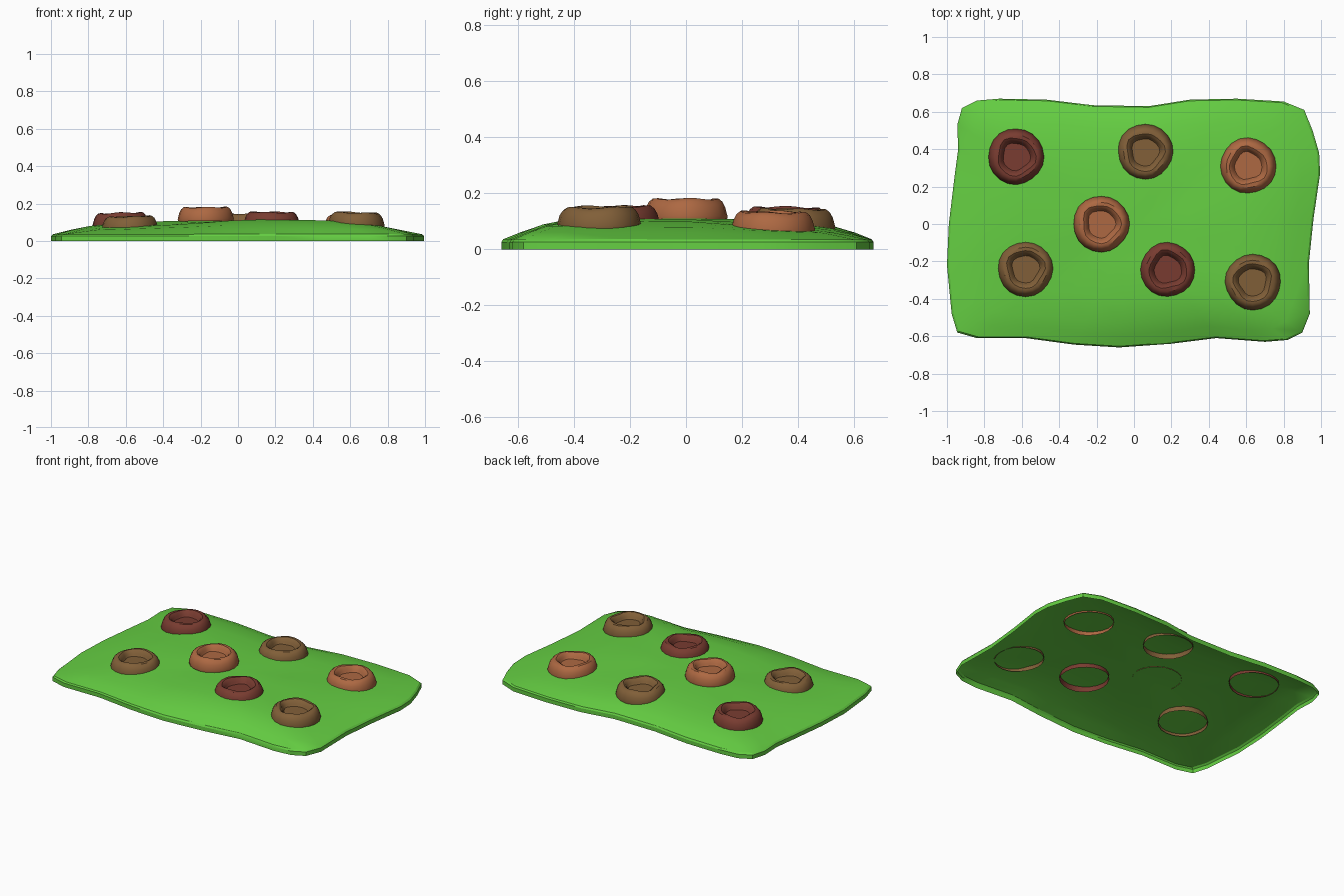
import bpy, bmesh, math, random
from mathutils import Vector

if "Cube" in bpy.data.objects:
    bpy.data.objects.remove(bpy.data.objects["Cube"])

random.seed(4)

def material(name, rgb):
    m = bpy.data.materials.new(name)
    m.diffuse_color = (*rgb, 1)
    m.use_nodes = True
    m.node_tree.nodes["Principled BSDF"].inputs["Base Color"].default_value = m.diffuse_color
    return m

def finish(name, bm, mat, angle):
    bmesh.ops.recalc_face_normals(bm, faces=bm.faces)
    mesh = bpy.data.meshes.new(name)
    bm.to_mesh(mesh)
    bm.free()
    ob = bpy.data.objects.new(name, mesh)
    bpy.context.collection.objects.link(ob)
    mesh.materials.append(mat)
    bpy.ops.object.select_all(action='DESELECT')
    bpy.context.view_layer.objects.active = ob
    ob.select_set(True)
    bpy.ops.object.shade_smooth_by_angle(angle=math.radians(angle))
    # make sure the open shell faces upward / outward
    if max(mesh.polygons, key=lambda p: p.center.z).normal.z < 0:
        mesh.flip_normals()
    return ob

def loft(bm, rings, tip):
    # bridge consecutive closed rings, then close with a fan at the tip
    loops = [[bm.verts.new(p) for p in r] for r in rings]
    n = len(loops[0])
    for a, b in zip(loops, loops[1:]):
        for i in range(n):
            bm.faces.new((a[i], a[(i + 1) % n], b[(i + 1) % n], b[i]))
    t = bm.verts.new(tip)
    for i in range(n):
        bm.faces.new((loops[-1][i], loops[-1][(i + 1) % n], t))

# Grass sheet: wavy outline, low rim, gentle dome, open underneath
outline = [(-.92, .62), (-.84, .66), (-.72, .67), (-.47, .665), (-.22, .635), (.08, .63),
           (.3, .665), (.55, .67), (.8, .655), (.91, .61), (.955, .5), (.99, .38), (.995, .27),
           (.96, .03), (.935, -.21), (.94, -.48), (.9, -.58), (.82, -.62), (.7, -.63),
           (.44, -.61), (.2, -.64), (-.08, -.66), (-.32, -.645), (-.58, -.61), (-.84, -.61),
           (-.945, -.58), (-.975, -.48), (-1, -.22), (-.99, 0), (-.96, .25), (-.94, .4), (-.945, .53)]

def ground_z(x, y, s, z):
    dip = min(0, -.3 * x * y * (1 - s))
    bump = .016 * math.exp(-((x - .2) / .4) ** 2 - ((y + .42) / .12) ** 2)
    return z + dip + bump

rings = [[(x, y, 0) for x, y in outline], [(x, y, .026) for x, y in outline]]
for s, z in ((.99, .036), (.9, .06), (.8, .08), (.6, .1), (.3, .108)):
    rings.append([(x * s, y * s, ground_z(x * s, y * s, s, z)) for x, y in outline])
bm = bmesh.new()
loft(bm, rings, (0, 0, .11))
finish("grass_ground", bm, material("grass_green", (.13, .62, .055)), 30)

# Dirt mounds: lumpy rings with a sunken hollow, open underneath
red = material("dirt_red", (.19, .045, .03))
brown = material("dirt_brown", (.22, .115, .04))
clay = material("dirt_clay", (.42, .14, .055))
profile = [(.148, 0), (.150, .012), (.141, .045), (.131, .062), (.117, .073),
           (.101, .074), (.089, .066), (.081, .05), (.073, .038)]
mounds = [(-.63, .36, .075, red), (.06, .385, .07, brown), (.61, .31, .06, clay),
          (-.175, 0, .106, clay), (-.58, -.24, .057, brown), (.18, -.245, .08, red),
          (.635, -.31, .078, brown)]
SIDES = 20
for k, (cx, cy, z0, mat) in enumerate(mounds):
    phase = random.uniform(0, 6.28)
    rings = []
    for j, (r, h) in enumerate(profile):
        wob = .012 if j < 5 else .06
        ring = []
        for i in range(SIDES):
            a = 2 * math.pi * i / SIDES
            rr = r * (1 + wob * math.sin(3 * a + phase) + wob * .6 * math.sin(5 * a + 2 * phase))
            dz = .003 * math.sin(4 * a + phase) if 2 < j < 7 else 0
            # mounds lean slightly with the slope of the ground
            tilt = -.05 * (cx * rr * math.cos(a) + cy * rr * math.sin(a))
            ring.append((cx + rr * math.cos(a), cy + rr * math.sin(a), z0 + h + dz + tilt))
        rings.append(ring)
    bm = bmesh.new()
    loft(bm, rings, (cx, cy, z0 + .038))
    ob = finish(f"dirt_mound_{k + 1}", bm, mat, 35)
    # the hollow floor sits below the rim: orient by the outer wall
    wall = ob.data.polygons[0]
    if wall.normal.dot(wall.center - Vector((cx, cy, wall.center.z))) < 0:
        ob.data.flip_normals()
